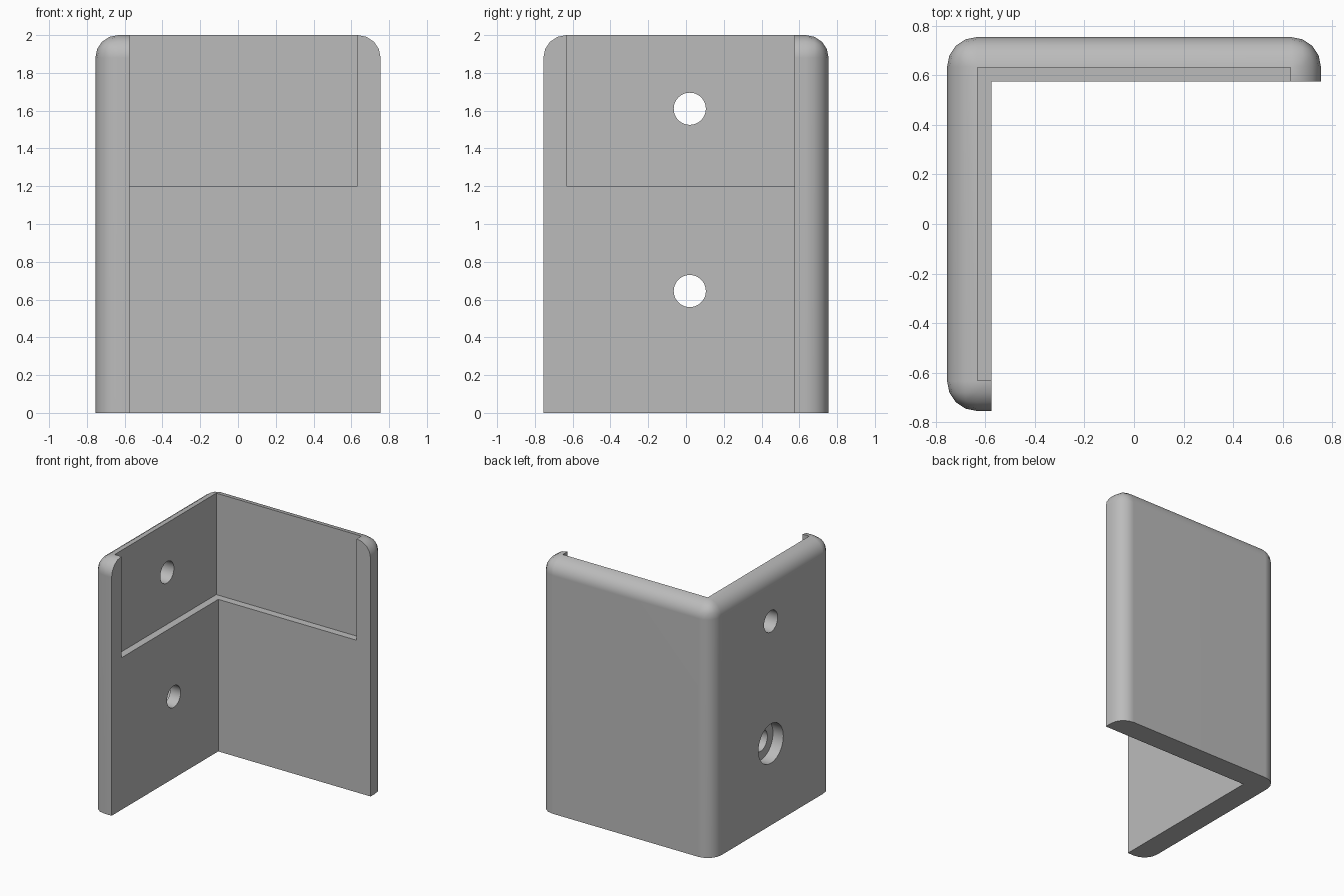
import bpy
import bmesh
import math
from mathutils import Matrix, Vector

cube = bpy.data.objects.get("Cube")
if cube:
    bpy.data.objects.remove(cube, do_unlink=True)

HALF = 0.755      # half width of the outer corner
HEIGHT = 2.0
ROUND = 0.12      # rounding of outer edges
INNER = 0.575     # inner wall faces
RECESS = 0.633    # faces of the shallow upper recess
SHELF = 1.2       # height of the recess ledge
HOLE_Y = 0.02

grey = bpy.data.materials.new("plain grey")
grey.use_nodes = True
colour = (0.5, 0.5, 0.5, 1)
grey.diffuse_color = colour
grey.node_tree.nodes["Principled BSDF"].inputs["Base Color"].default_value = colour


def make_object(name, bm):
    mesh = bpy.data.meshes.new(name)
    bm.to_mesh(mesh)
    bm.free()
    mesh.materials.append(grey)
    obj = bpy.data.objects.new(name, mesh)
    bpy.context.collection.objects.link(obj)
    return obj


def box(low, high):
    low, high = Vector(low), Vector(high)
    bm = bmesh.new()
    place = Matrix.Translation((low + high) / 2) @ Matrix.Diagonal((*(high - low), 1))
    bmesh.ops.create_cube(bm, size=1, matrix=place)
    return bm


def drill(name, radius, x_low, x_high, z):
    bm = bmesh.new()
    place = Matrix.Translation(((x_low + x_high) / 2, HOLE_Y, z)) @ Matrix.Rotation(math.pi / 2, 4, "Y")
    bmesh.ops.create_cone(bm, cap_ends=True, segments=48, radius1=radius,
                          radius2=radius, depth=x_high - x_low, matrix=place)
    return make_object(name, bm)


# Solid block with every edge rounded except those of the flat base
bm = box((-HALF, -HALF, 0), (HALF, HALF, HEIGHT))
edges = [e for e in bm.edges if max(v.co.z for v in e.verts) > 1]
bmesh.ops.bevel(bm, geom=edges, offset=ROUND, segments=4, profile=0.5,
                affect="EDGES", clamp_overlap=True)
guard = make_object("corner_guard", bm)

# Cutters: inside of the corner, upper recess, screw holes and counterbore
cutters = [
    make_object("inside_cutter", box((-INNER, -1, -1), (1, INNER, 3))),
    make_object("recess_cutter", box((-RECESS, -RECESS, SHELF), (RECESS, RECESS, 3))),
    drill("upper_hole_cutter", 0.085, -1, -0.4, 1.61),
    drill("lower_hole_cutter", 0.085, -1, -0.4, 0.645),
    drill("counterbore_cutter", 0.155, -1, -0.665, 0.645),
]

bpy.ops.object.select_all(action="DESELECT")
bpy.context.view_layer.objects.active = guard
guard.select_set(True)
for cutter in cutters:
    cut = guard.modifiers.new(cutter.name, "BOOLEAN")
    cut.operation = "DIFFERENCE"
    cut.solver = "EXACT"
    cut.object = cutter
    bpy.ops.object.modifier_apply(modifier=cut.name)
    bpy.data.objects.remove(cutter, do_unlink=True)

# Smooth rounded edges, crisp cuts
bpy.ops.object.shade_smooth_by_angle(angle=math.radians(30))
normals = guard.modifiers.new("even_normals", "WEIGHTED_NORMAL")
normals.keep_sharp = True
